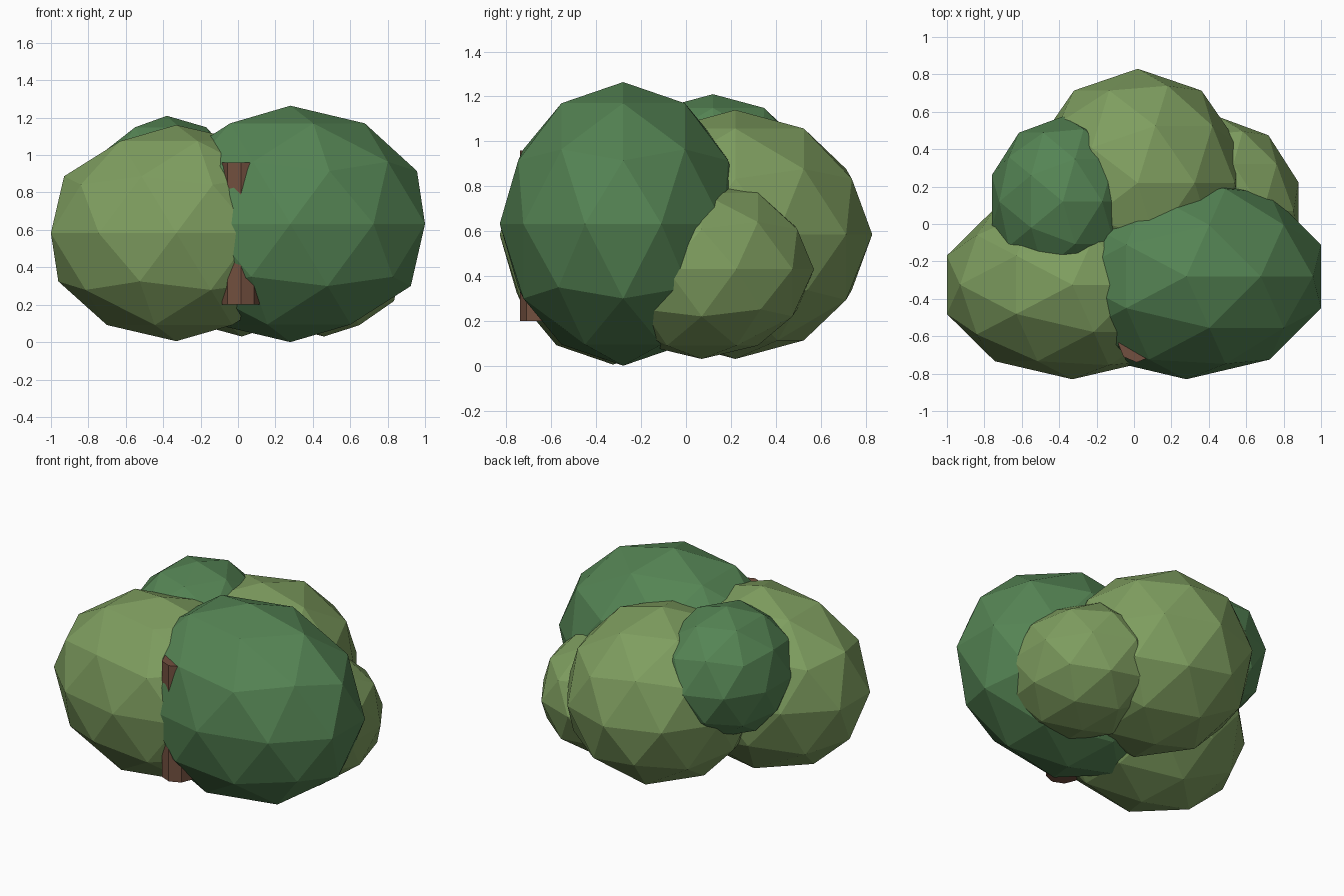
import bpy

if "Cube" in bpy.data.objects:
    bpy.data.objects.remove(bpy.data.objects["Cube"])

def material(name, rgb):
    m = bpy.data.materials.new(name)
    m.diffuse_color = (*rgb, 1)
    m.use_nodes = True
    m.node_tree.nodes["Principled BSDF"].inputs["Base Color"].default_value = m.diffuse_color
    return m

light_green = material("light leaf green", (0.21, 0.34, 0.115))
dark_green = material("dark leaf green", (0.09, 0.23, 0.088))
brown = material("bark brown", (0.17, 0.08, 0.05))

# Leaf clumps: faceted ellipsoids (name, centre, radii, colour)
clumps = [
    ("front_right_clump", (0.28, -0.28, 0.632), (0.757, 0.55, 0.632), dark_green),
    ("front_left_clump", (-0.33, -0.325, 0.583), (0.705, 0.505, 0.578), light_green),
    ("back_clump", (0.02, 0.22, 0.585), (0.58, 0.61, 0.555), light_green),
    ("small_right_clump", (0.46, 0.07, 0.43), (0.44, 0.5, 0.4), light_green),
    ("small_left_clump", (-0.38, 0.12, 0.80), (0.4, 0.455, 0.41), dark_green),
]
for name, centre, radii, mat in clumps:
    bpy.ops.mesh.primitive_ico_sphere_add(subdivisions=2, radius=1, location=centre)
    ob = bpy.context.object
    ob.name = name
    ob.scale = radii
    ob.data.materials.append(mat)

# Trunk: short post tucked in the front crease
bpy.ops.mesh.primitive_cylinder_add(vertices=8, radius=0.1, depth=0.76,
                                    location=(0.015, -0.64, 0.58))
trunk = bpy.context.object
trunk.name = "trunk"
trunk.data.materials.append(brown)
